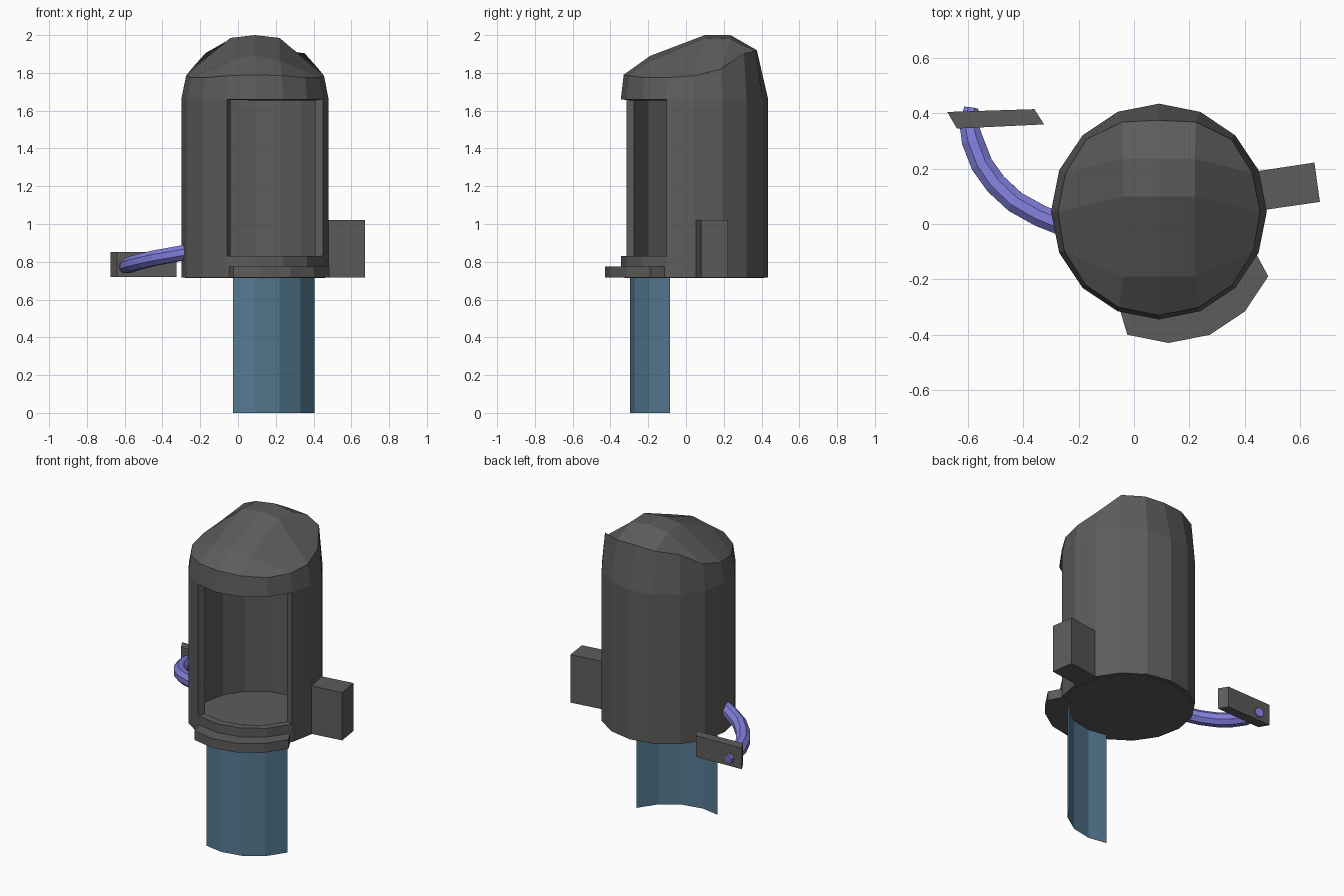
import bpy, bmesh, math
from mathutils import Vector

if "Cube" in bpy.data.objects:
    bpy.data.objects.remove(bpy.data.objects["Cube"])

CX, CY, R = 0.09, 0.045, 0.39      # body axis and radius (16 sides)
Z0, SILL, HEAD = 0.717, 0.83, 1.66


def material(name, rgb):
    m = bpy.data.materials.new(name)
    m.diffuse_color = (*rgb, 1)
    m.use_nodes = True
    m.node_tree.nodes["Principled BSDF"].inputs["Base Color"].default_value = m.diffuse_color
    return m


grey = material("dark grey", (0.112, 0.107, 0.103))
blue = material("steel blue", (0.09, 0.195, 0.285))
violet = material("violet", (0.215, 0.205, 0.69))


def add_mesh(name, bm, mat, fix=True):
    if fix:
        bmesh.ops.recalc_face_normals(bm, faces=bm.faces)
    me = bpy.data.meshes.new(name)
    bm.to_mesh(me)
    bm.free()
    me.materials.append(mat)
    ob = bpy.data.objects.new(name, me)
    bpy.context.collection.objects.link(ob)
    return ob


def polar(deg, r, dx=0.0, dy=0.0):
    a = math.radians(deg)
    return (CX + dx + r * math.cos(a), CY + dy + r * math.sin(a))


def prism(name, outline, z0, z1, mat):
    bm = bmesh.new()
    lo = [bm.verts.new((x, y, z0)) for x, y in outline]
    hi = [bm.verts.new((x, y, z1)) for x, y in outline]
    n = len(outline)
    bm.faces.new(lo[::-1])
    bm.faces.new(hi)
    for i in range(n):
        j = (i + 1) % n
        bm.faces.new((lo[i], lo[j], hi[j], hi[i]))
    return add_mesh(name, bm, mat)


# Body shell: wall rings, doorway gap, tilted hood ring and a 4 x 4 grid roof
bm = bmesh.new()
rings = [[bm.verts.new((*polar(k * 22.5, R), z)) for k in range(16)]
         for z in (Z0, SILL, HEAD)]
# hood ring radius and height, from the back (0) round to the front (8)
hood_r = [.33, .35, .37, .365, .365, .37, .375, .375, .375]
hood_z = [1.92, 1.915, 1.905, 1.82, 1.785, 1.775, 1.775, 1.785, 1.79]
hood = []
for k in range(16):
    s = abs((k - 4 + 8) % 16 - 8)
    hood.append(bm.verts.new((*polar(k * 22.5, hood_r[s]), hood_z[s])))
rings.append(hood)
for level in range(3):
    for k in range(16):
        if level == 1 and 11 <= k <= 14:
            continue  # doorway
        a, b, j = rings[level], rings[level + 1], (k + 1) % 16
        bm.faces.new((a[k], a[j], b[j], b[k]))
grid = [[hood[k] for k in (6, 5, 4, 3, 2)]]
for (y, zs, zc), left, right in zip(
        ((.235, 1.98, 2.0), (.10, 1.985, 2.0), (-.19, 1.865, 1.89)),
        (7, 8, 9), (1, 0, 15)):
    mid = [bm.verts.new((CX + dx, y, zc if dx == 0 else zs)) for dx in (-.13, 0, .13)]
    grid.append([hood[left], *mid, hood[right]])
grid.append([hood[k] for k in (10, 11, 12, 13, 14)])
for i in range(4):
    for j in range(4):
        bm.faces.new((grid[i][j], grid[i + 1][j], grid[i + 1][j + 1], grid[i][j + 1]))
body = add_mesh("body_shell", bm, grey, fix=False)
mod = body.modifiers.new("wall_thickness", 'SOLIDIFY')
mod.thickness = 0.045
mod.offset = -1
mod.use_even_offset = True

# Floor inside the shell
prism("floor", [polar(k * 22.5, 0.37) for k in range(16)], 0.715, 0.727, grey)

# Doorstep: the doorway arc pushed outward
arc = range(11, 16)
prism("doorstep",
      [polar(k * 22.5, R, 0.035, -0.085) for k in arc]
      + [polar(k * 22.5, 0.375) for k in reversed(arc)],
      Z0, 0.775, grey)

# Lowered curved door sheet
bm = bmesh.new()
pts = [polar(d, 0.341) for d in (250, 270, 292.5, 315, 337.5)]
cols = [[bm.verts.new((x, y, z)) for z in (0, 0.829)] for x, y in pts]
for a, b in zip(cols, cols[1:]):
    bm.faces.new((a[0], b[0], b[1], a[1]))
add_mesh("lowered_door", bm, blue, fix=False)

# Box on the right side and plate at the end of the hose
prism("side_box", [(.43, .045), (.672, .08), (.652, .222), (.42, .187)], Z0, 1.02, grey)
prism("hose_plate", [(-.675, .405), (-.64, .345), (-.325, .36), (-.36, .415)],
      0.72, 0.853, grey)

# Hose: eight-sided tube swept along a short path
path = [(-.265, 0, .852), (-.34, .03, .838), (-.43, .08, .822), (-.50, .145, .805),
        (-.55, .215, .792), (-.583, .30, .78), (-.597, .36, .773), (-.588, .419, .767)]
bm = bmesh.new()
loops = []
for i, p in enumerate(path):
    t = (Vector(path[min(i + 1, len(path) - 1)]) - Vector(path[max(i - 1, 0)])).normalized()
    side = t.cross(Vector((0, 0, 1))).normalized()
    up = side.cross(t)
    r = 0.043 if i < 6 else 0.043 - 0.007 * (i - 5)
    loops.append([bm.verts.new(Vector(p) + r * (side * math.cos(a) + up * math.sin(a)))
                  for a in (math.tau * (n + .5) / 8 for n in range(8))])
for a, b in zip(loops, loops[1:]):
    for n in range(8):
        m = (n + 1) % 8
        bm.faces.new((a[n], a[m], b[m], b[n]))
bm.faces.new(loops[0])
bm.faces.new(loops[-1])
add_mesh("hose", bm, violet)
